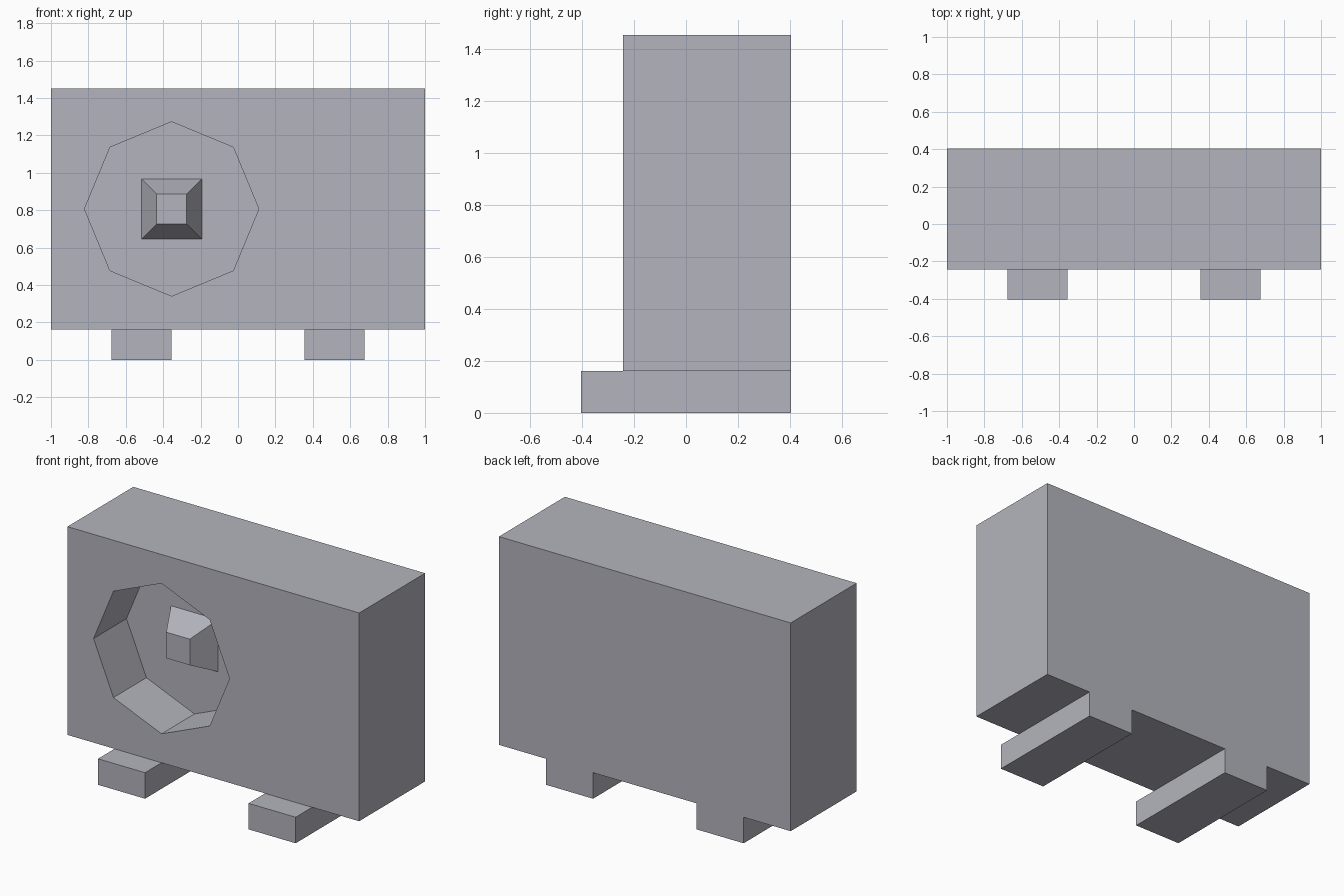
import bpy
from math import pi, sqrt

if "Cube" in bpy.data.objects:
    bpy.data.objects.remove(bpy.data.objects["Cube"])

U = 2 / 12.4                      # base module of the design
FRONT, BACK = -1.5 * U, 2.5 * U   # body front and back planes
FAN_X, FAN_Z = -2.2 * U, 5 * U    # fan centre
FAN_R, DEPTH = 0.466, 2 * U

# Dark bluish grey for all parts
grey = bpy.data.materials.new("blue_grey")
grey.diffuse_color = (0.455, 0.455, 0.51, 1)
grey.use_nodes = True
grey.node_tree.nodes["Principled BSDF"].inputs["Base Color"].default_value = grey.diffuse_color


def box(name, x, y, z):
    """Box from (min, max) ranges."""
    bpy.ops.mesh.primitive_cube_add(size=1, location=[sum(r) / 2 for r in (x, y, z)])
    ob = bpy.context.object
    ob.name = name
    ob.scale = [r[1] - r[0] for r in (x, y, z)]
    bpy.ops.object.transform_apply(location=False, rotation=False, scale=True)
    ob.data.materials.append(grey)
    return ob


# Main casing
body = box("casing", (-1, 1), (FRONT, BACK), (U, 9 * U))

# Octagonal fan recess cut into the front
bpy.ops.mesh.primitive_cylinder_add(vertices=8, radius=FAN_R, depth=2 * DEPTH,
                                    location=(FAN_X, FRONT, FAN_Z),
                                    rotation=(pi / 2, 0, 0))
cutter = bpy.context.object
cutter.name = "recess_cutter"
cutter.hide_render = True
cutter.data.materials.append(grey)
mod = body.modifiers.new("fan_recess", 'BOOLEAN')
mod.operation = 'DIFFERENCE'
mod.solver = 'EXACT'
mod.object = cutter
bpy.context.view_layer.objects.active = body
bpy.ops.object.modifier_apply(modifier=mod.name)
bpy.data.objects.remove(cutter)

# Tapered square hub on the recess floor
bpy.ops.mesh.primitive_cone_add(vertices=4, radius1=U * sqrt(2), radius2=U / sqrt(2),
                                depth=U, location=(FAN_X, FRONT + DEPTH - U / 2, FAN_Z),
                                rotation=(pi / 2, pi / 4, 0))
hub = bpy.context.object
hub.name = "fan_hub"
hub.data.materials.append(grey)

# Two feet running front to back
for side, name in ((-1, "left_foot"), (1, "right_foot")):
    cx = side * 3.2 * U
    box(name, (cx - U, cx + U), (-2.5 * U, 2.5 * U), (0, U))
